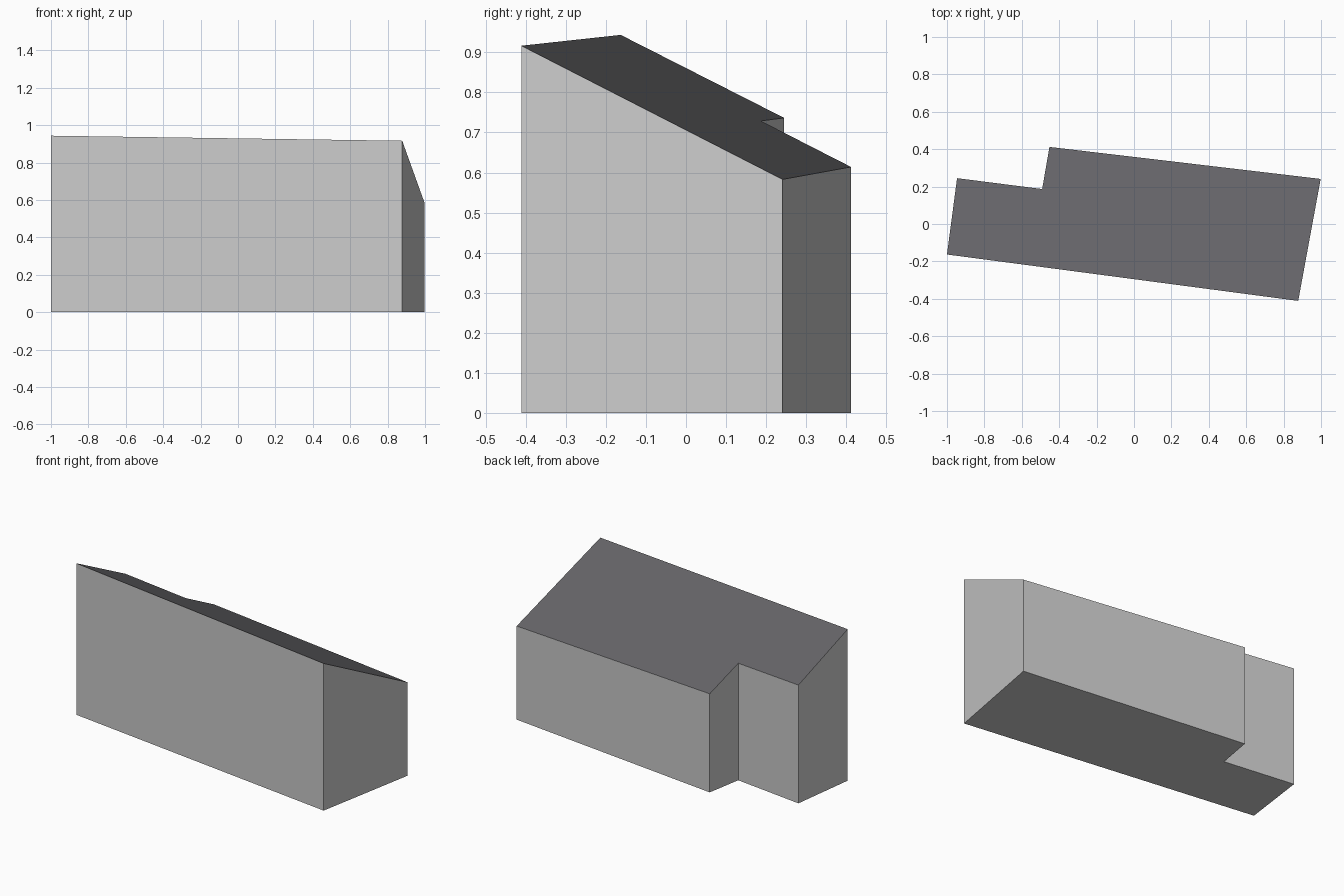
import bpy
import bmesh

if "Cube" in bpy.data.objects:
    bpy.data.objects.remove(bpy.data.objects["Cube"])


def flat_material(name, rgb):
    mat = bpy.data.materials.new(name)
    mat.diffuse_color = (*rgb, 1.0)
    mat.use_nodes = True
    mat.node_tree.nodes["Principled BSDF"].inputs["Base Color"].default_value = mat.diffuse_color
    return mat


def roof_height(x, y):
    # Single sloping roof plane, falling towards the back
    return 0.7825 - 0.08 * x - 0.497 * y


# Notched footprint, anticlockwise from the front left corner
footprint = [(-1.0, -0.163), (0.878, -0.411), (0.998, 0.241),
             (-0.452, 0.412), (-0.491, 0.187), (-0.946, 0.245)]

# Building body: extrude the footprint up, then slant the top
bm = bmesh.new()
base = bm.faces.new([bm.verts.new((x, y, 0)) for x, y in footprint])
top = bmesh.ops.extrude_face_region(bm, geom=[base], use_keep_orig=True)
for v in top["geom"]:
    if isinstance(v, bmesh.types.BMVert):
        v.co.z = roof_height(v.co.x, v.co.y)
bmesh.ops.recalc_face_normals(bm, faces=bm.faces)

# Upward faces are roof, the rest are walls
bm.normal_update()
for f in bm.faces:
    f.material_index = 1 if f.normal.z > 0.5 else 0

mesh = bpy.data.meshes.new("building")
bm.to_mesh(mesh)
bm.free()
mesh.materials.append(flat_material("light grey wall", (0.6, 0.6, 0.6)))
mesh.materials.append(flat_material("dark grey roof", (0.13, 0.128, 0.138)))
bpy.context.collection.objects.link(bpy.data.objects.new("building", mesh))
